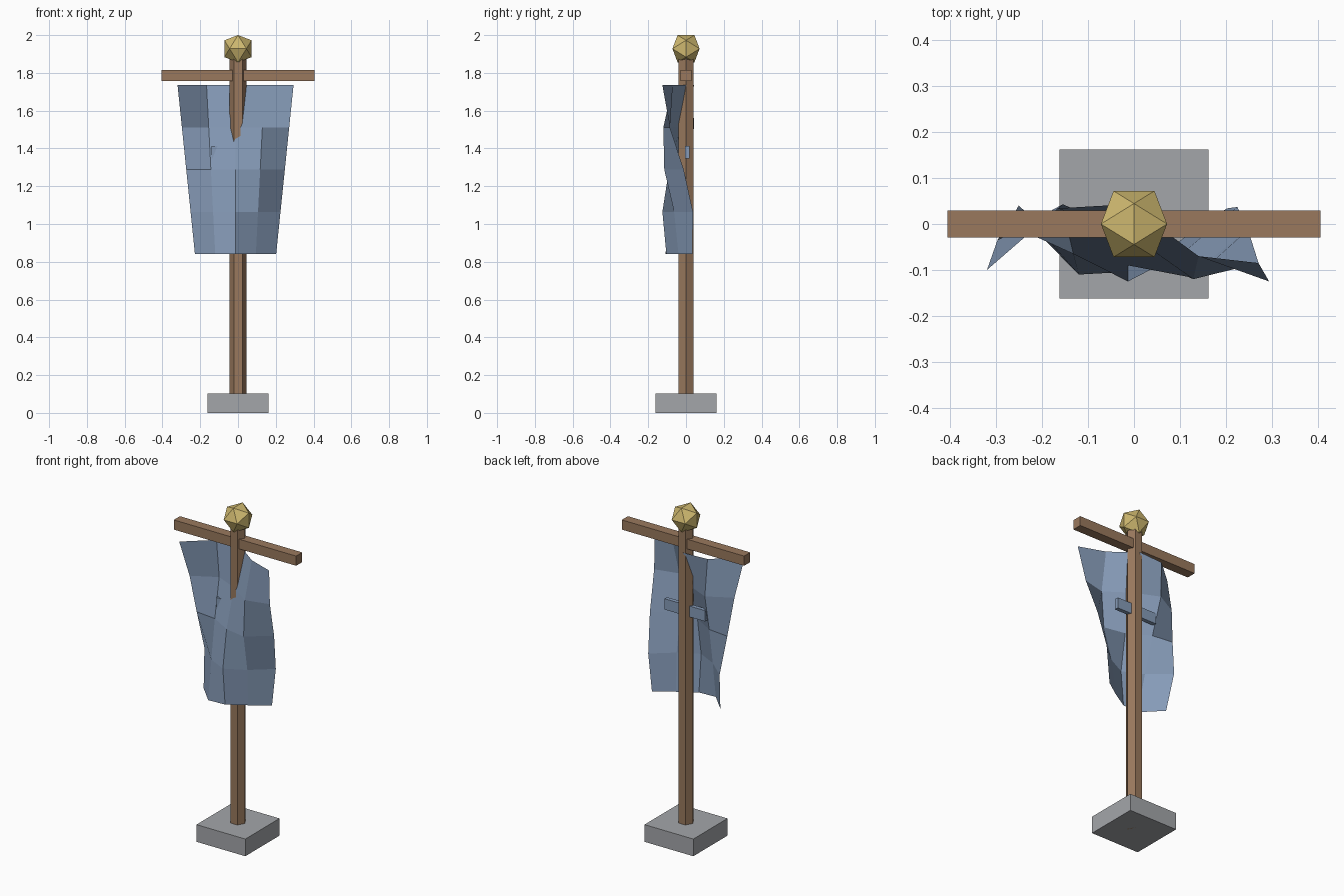
import bpy, bmesh
from mathutils import Vector

cube = bpy.data.objects.get("Cube")
if cube:
    bpy.data.objects.remove(cube, do_unlink=True)


def material(name, rgb):
    m = bpy.data.materials.new(name)
    m.use_nodes = True
    m.diffuse_color = (*rgb, 1)
    m.node_tree.nodes["Principled BSDF"].inputs["Base Color"].default_value = (*rgb, 1)
    return m


wood = material("brown wood", (0.32, 0.19, 0.11))
stone = material("grey stone", (0.37, 0.38, 0.40))
cloth = material("blue cloth", (0.24, 0.33, 0.48))
gold = material("dull gold", (0.62, 0.48, 0.16))


def finish(bm, name, mat):
    mesh = bpy.data.meshes.new(name)
    bm.to_mesh(mesh)
    bm.free()
    mesh.materials.append(mat)
    obj = bpy.data.objects.new(name, mesh)
    bpy.context.collection.objects.link(obj)
    return obj


def box(name, low, high, mat):
    low, high = Vector(low), Vector(high)
    bm = bmesh.new()
    bmesh.ops.create_cube(bm, size=1)
    for v in bm.verts:
        v.co = (low + high) / 2 + v.co * (high - low)
    return finish(bm, name, mat)


# Stone foot, crossbar and the small strap behind the cloth
box("base", (-0.162, -0.162, 0), (0.162, 0.162, 0.103), stone)
box("crossbar", (-0.406, -0.029, 1.757), (0.406, 0.029, 1.815), wood)
box("cloth_strap", (-0.14, -0.006, 1.347), (0.13, 0.018, 1.412), cloth)

# Hexagonal pole with corners towards the sides
bm = bmesh.new()
bmesh.ops.create_cone(bm, cap_ends=True, segments=6, radius1=0.045, radius2=0.045, depth=1.885)
for v in bm.verts:
    v.co = (v.co.y, v.co.x, v.co.z + 0.9425)
bmesh.ops.recalc_face_normals(bm, faces=bm.faces)
finish(bm, "pole", wood)

# Twenty-sided finial: hull of three golden rectangles
bm = bmesh.new()
short, long = 0.0445, 0.072
for a in (-short, short):
    for b in (-long, long):
        for p in ((0, a, b), (a, b, 0), (b, 0, a)):
            bm.verts.new(Vector(p) + Vector((0, 0, 1.928)))
bmesh.ops.convex_hull(bm, input=bm.verts)
finish(bm, "finial", gold)

# Tapering cloth sheet: depth of each fold, row by row from the top
folds = [
    (-0.10, 0.034, 0.043, -0.07, -0.125),
    (-0.035, 0.043, -0.02, -0.12, -0.085),
    (0.0, -0.015, -0.09, -0.115, -0.012),
    (0.04, -0.065, -0.125, -0.063, 0.037),
    (0.0, -0.11, -0.104, -0.04, 0.034),
]
bm = bmesh.new()
rows = []
for r, depths in enumerate(folds):
    half = 0.307 - 0.023 * r
    z = 1.735 - 0.2235 * r
    rows.append([bm.verts.new((-0.013 + half * (c - 2) / 2, y, z)) for c, y in enumerate(depths)])
for upper, lower in zip(rows, rows[1:]):
    for c in range(4):
        bm.faces.new((upper[c], lower[c], lower[c + 1], upper[c + 1]))
finish(bm, "hanging_cloth", cloth)
